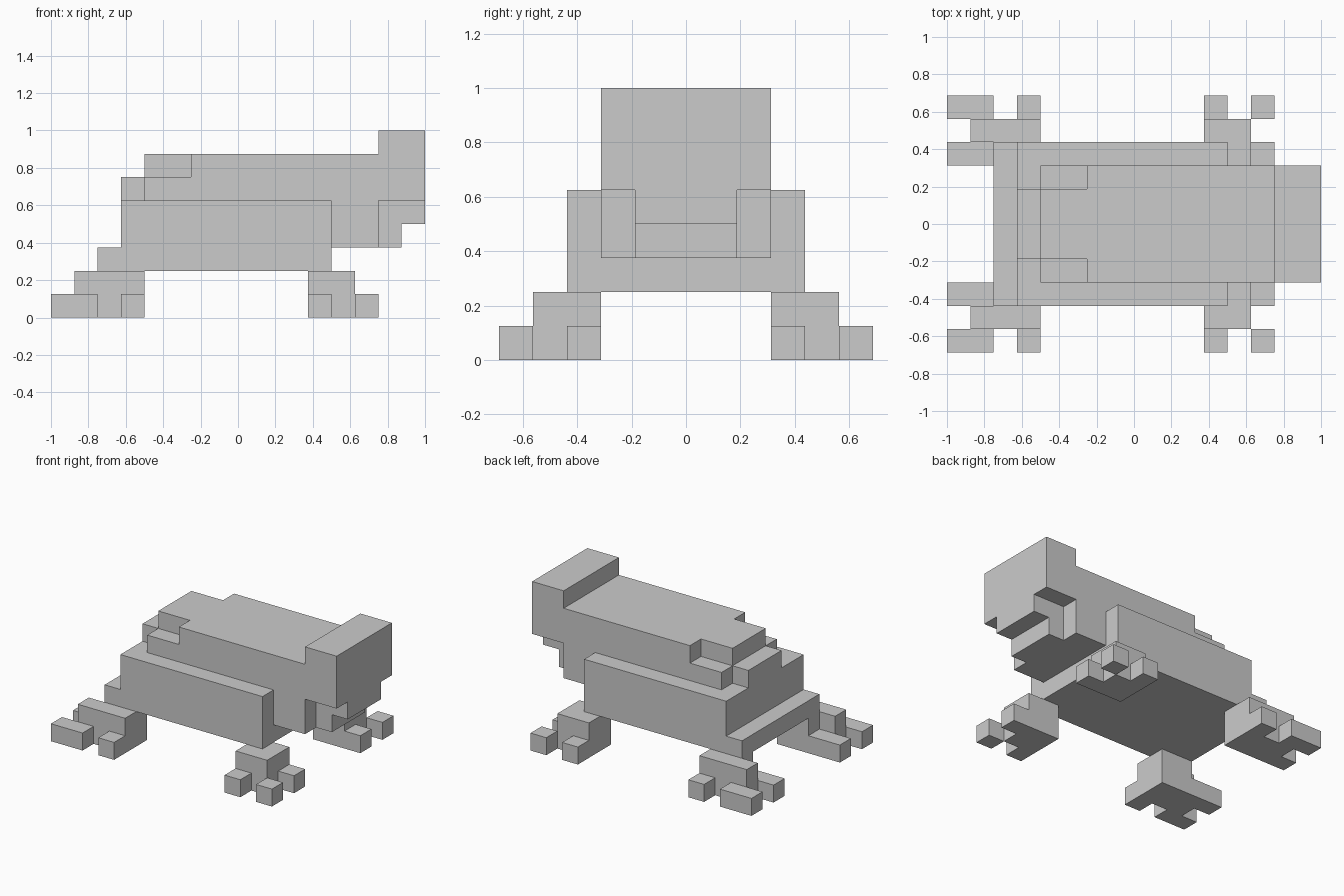
import bpy, bmesh
from mathutils import Vector

if "Cube" in bpy.data.objects:
    bpy.data.objects.remove(bpy.data.objects["Cube"])

U = 0.125  # edge length of one building block


def block_part(name, boxes, mirror=False):
    """Fuse boxes (x0, x1, y0, y1, z0, z1 in blocks) into one clean outer shell."""
    cells = set()
    for x0, x1, y0, y1, z0, z1 in boxes:
        # y limits lie on half blocks, so shift them onto whole cells
        cells |= {(x, y, z) for x in range(x0, x1)
                  for y in range(int(y0 + 5.5), int(y1 + 5.5))
                  for z in range(z0, z1)}
    bm = bmesh.new()
    for c in cells:
        for axis in range(3):
            for side in (0, 1):
                n = list(c)
                n[axis] += 2 * side - 1
                if tuple(n) in cells:
                    continue
                a, b = (axis + 1) % 3, (axis + 2) % 3
                quad = []
                for da, db in ((0, 0), (1, 0), (1, 1), (0, 1)):
                    p = list(c)
                    p[axis] += side
                    p[a] += da
                    p[b] += db
                    quad.append(bm.verts.new(Vector((p[0], p[1] - 5.5, p[2])) * U))
                bm.faces.new(quad if side else quad[::-1])
    bmesh.ops.remove_doubles(bm, verts=bm.verts, dist=1e-4)
    bmesh.ops.dissolve_limit(bm, angle_limit=0.02, verts=bm.verts, edges=bm.edges)
    mesh = bpy.data.meshes.new(name)
    bm.to_mesh(mesh)
    bm.free()
    obj = bpy.data.objects.new(name, mesh)
    bpy.context.collection.objects.link(obj)
    if mirror:
        mod = obj.modifiers.new("Mirror", 'MIRROR')
        mod.use_axis = (False, True, False)
        mod.use_mirror_merge = False
    return obj


# Torso: wide belly, low rump step, neck and stepped back
block_part("torso", [
    (-6, -5, -3.5, 3.5, 2, 3),   # rump
    (-5, 4, -3.5, 3.5, 2, 5),    # belly
    (4, 6, -2.5, 2.5, 3, 5),     # neck
    (-4, 6, -2.5, 2.5, 5, 6),    # lower back
    (-5, -4, -1.5, 1.5, 5, 6),   # tail end of lower back
    (-2, 6, -2.5, 2.5, 6, 7),    # upper back
    (-4, -2, -1.5, 1.5, 6, 7),   # narrow end of upper back
])

# Head with a narrower chin and throat
block_part("head", [
    (6, 8, -2.5, 2.5, 5, 8),
    (6, 8, -1.5, 1.5, 4, 5),
    (6, 7, -1.5, 1.5, 3, 4),
])

# Front feet: square ankle with three short toes
block_part("front_feet", [
    (3, 5, 2.5, 4.5, 0, 2),
    (5, 6, 2.5, 3.5, 0, 1),
    (5, 6, 4.5, 5.5, 0, 1),
    (3, 4, 4.5, 5.5, 0, 1),
], mirror=True)

# Hind feet: longer foot with two long toes and one short toe
block_part("hind_feet", [
    (-7, -4, 3.5, 4.5, 0, 2),
    (-6, -4, 2.5, 3.5, 0, 2),
    (-8, -6, 2.5, 3.5, 0, 1),
    (-8, -6, 4.5, 5.5, 0, 1),
    (-5, -4, 4.5, 5.5, 0, 1),
], mirror=True)
